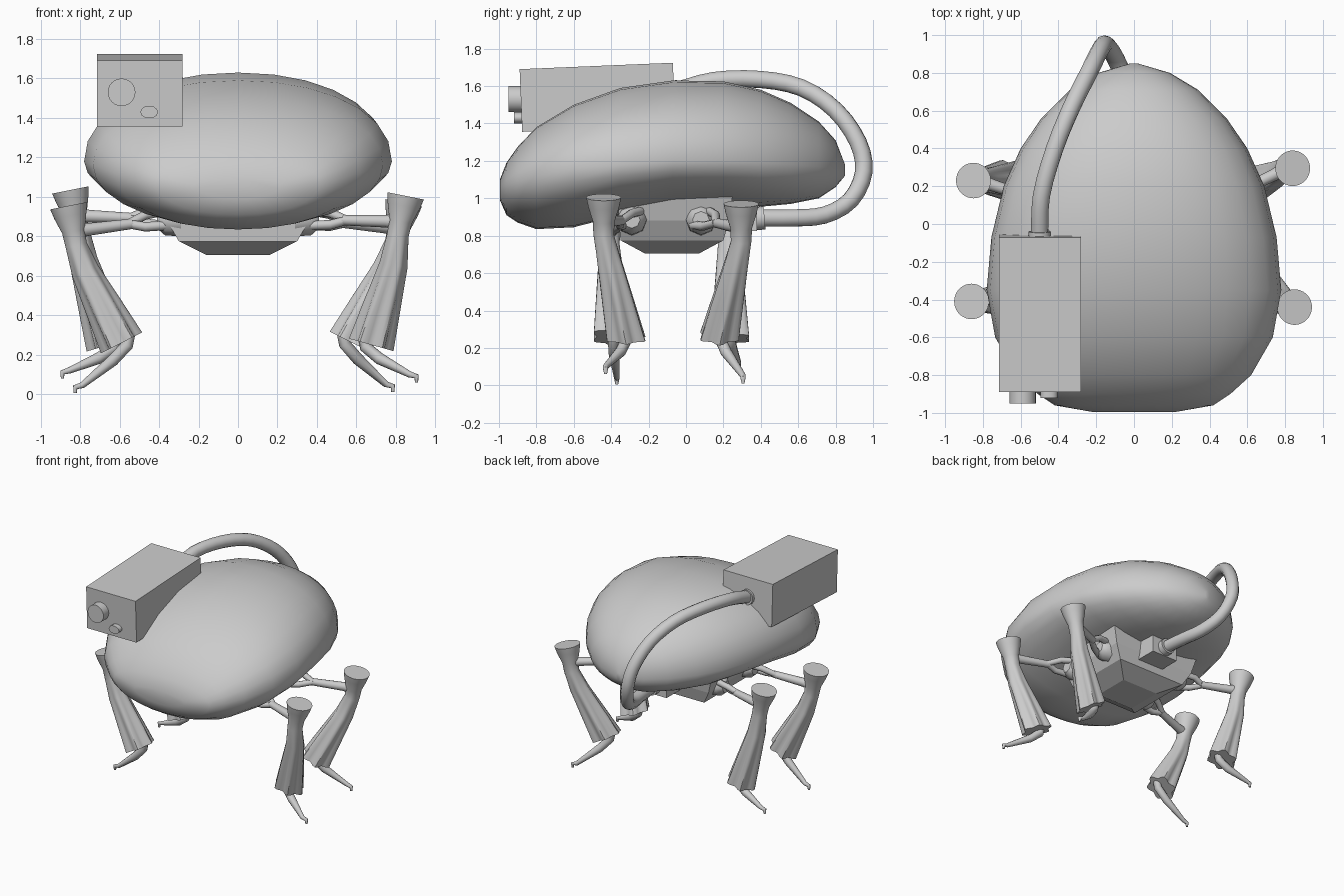
import bpy, bmesh, math
from mathutils import Vector, Matrix

cube = bpy.data.objects.get("Cube")
if cube:
    bpy.data.objects.remove(cube, do_unlink=True)

grey = bpy.data.materials.new("plain grey")
grey.use_nodes = True
GREY = (0.6, 0.6, 0.6, 1)
grey.diffuse_color = GREY
grey.node_tree.nodes["Principled BSDF"].inputs["Base Color"].default_value = GREY


def finish(name, bm, angle=None):
    bmesh.ops.recalc_face_normals(bm, faces=bm.faces)
    mesh = bpy.data.meshes.new(name)
    bm.to_mesh(mesh)
    bm.free()
    mesh.materials.append(grey)
    obj = bpy.data.objects.new(name, mesh)
    bpy.context.collection.objects.link(obj)
    if angle:
        bpy.ops.object.select_all(action="DESELECT")
        bpy.context.view_layer.objects.active = obj
        obj.select_set(True)
        bpy.ops.object.shade_smooth_by_angle(angle=math.radians(angle))
    return obj


def skin(name, rings, angle=None):
    """Bridge rings of points and cap both ends."""
    bm = bmesh.new()
    loops = [[bm.verts.new(p) for p in ring] for ring in rings]
    n = len(loops[0])
    for a, b in zip(loops, loops[1:]):
        for i in range(n):
            j = (i + 1) % n
            bm.faces.new((a[i], a[j], b[j], b[i]))
    bm.faces.new(loops[0])
    bm.faces.new(loops[-1])
    return finish(name, bm, angle)


def tube(name, points, radii, n=16, pleats=None, ref=(0, 1, 0), angle=40):
    """Round section swept along points; pleats ripple each ring and keep it level in y."""
    pts = [Vector(p) for p in points]
    rings = []
    for k, p in enumerate(pts):
        t = pts[min(k + 1, len(pts) - 1)] - pts[max(k - 1, 0)]
        if pleats:
            t.y = 0
        t.normalize()
        u = t.cross(Vector(ref)).normalized()
        v = t.cross(u)
        depth = pleats[k] if pleats else 0
        ring = []
        for i in range(n):
            a = math.tau * i / n
            r = radii[k] * (1 + depth * math.cos(6 * a))
            ring.append(p + (u * math.cos(a) + v * math.sin(a)) * r)
        rings.append(ring)
    return skin(name, rings, angle)


def smooth_path(points, steps=4):
    """Catmull-Rom points through a short control path."""
    p = [Vector(q) for q in points]
    p = [2 * p[0] - p[1]] + p + [2 * p[-1] - p[-2]]
    out = []
    for a, b, c, d in zip(p, p[1:], p[2:], p[3:]):
        for s in range(steps):
            t = s / steps
            out.append(0.5 * (2 * b + (c - a) * t + (2 * a - 5 * b + 4 * c - d) * t * t
                              + (3 * b - a - 3 * c + d) * t ** 3))
    return out + [p[-2]]


# Egg-shaped shell: y, half width, widest height, top, bottom
stations = [
    (-0.995, 0.22, 1.05, 1.10, 0.99), (-0.96, 0.42, 1.07, 1.19, 0.91),
    (-0.9, 0.51, 1.09, 1.275, 0.87), (-0.8, 0.62, 1.12, 1.38, 0.835),
    (-0.6, 0.735, 1.16, 1.5, 0.845), (-0.35, 0.78, 1.18, 1.59, 0.91),
    (-0.07, 0.755, 1.2, 1.63, 0.96), (0.2, 0.69, 1.2, 1.625, 0.965),
    (0.4, 0.6, 1.19, 1.58, 0.955), (0.56, 0.49, 1.18, 1.51, 0.97),
    (0.71, 0.34, 1.17, 1.41, 1.0), (0.8, 0.19, 1.16, 1.31, 1.06),
    (0.85, 0.02, 1.15, 1.18, 1.12)]
rings = []
for y, w, mid, top, bottom in stations:
    ring = []
    for i in range(28):
        a = math.tau * i / 28
        s, c = math.sin(a), math.cos(a)
        height = (top - mid) * s ** 0.92 if s > 0 else (mid - bottom) * s
        ring.append((w * math.copysign(abs(c) ** 0.95, c), y, mid + height))
    rings.append(ring)
skin("shell", rings, 75)

# Chassis under the shell: half width, back and front edges, height
rings = []
for w, y0, y1, z in [(0.4, -0.36, 0.25, 1.02), (0.36, -0.36, 0.23, 0.88),
                     (0.3, -0.35, 0.2, 0.775), (0.16, -0.22, 0.07, 0.705)]:
    rings.append([(-w, y0, z), (w, y0, z), (w, y1, z), (-w, y1, z)])
skin("chassis", rings)


def box(name, centre, size, tilt=0):
    bm = bmesh.new()
    bmesh.ops.create_cube(bm, size=1, matrix=Matrix.Translation(centre)
                          @ Matrix.Rotation(tilt, 4, "X") @ Matrix.Diagonal((*size, 1)))
    return finish(name, bm)


box("hose_port", (0.02, 0.28, 0.91), (0.23, 0.2, 0.17))

# Side-mounted box with two lenses
box("side_box", (-0.498, -0.473, 1.54), (0.435, 0.82, 0.335), math.radians(2.4))
UP = (0, 0, 1)
tube("large_lens", [(-0.59, -0.86, 1.53), (-0.59, -0.95, 1.53)], [0.07] * 2, 24, ref=UP)
small = tube("small_lens", [(0, 0.05, 0), (0, -0.04, 0)], [0.045] * 2, 12, ref=UP)
small.location = (-0.45, -0.88, 1.43)
small.scale = (1, 1, 0.7)

# Hose looping from the box to the chassis
hose = smooth_path([
    (-0.5, -0.07, 1.57), (-0.49, 0.15, 1.63), (-0.42, 0.4, 1.635), (-0.33, 0.62, 1.59),
    (-0.24, 0.8, 1.47), (-0.18, 0.92, 1.3), (-0.15, 0.95, 1.14), (-0.1, 0.88, 0.99),
    (-0.04, 0.74, 0.91), (0.0, 0.57, 0.895), (0.02, 0.38, 0.895)], 3)
tube("hose", hose, [0.047] * len(hose), 12, ref=(1, 0, 0.3), angle=60)
tube("hose_box_collar", [(-0.5, -0.08, 1.57), (-0.5, -0.04, 1.575)], [0.058] * 2, ref=UP)
tube("hose_port_collar", [(0.02, 0.36, 0.89), (0.02, 0.42, 0.895)], [0.062] * 2, ref=UP)


def leg(label, side, top, hem, tip, mount_y):
    top, hem, tip = Vector(top), Vector(hem), Vector(tip)

    # Trumpet-shaped cap running into a pleated skirt
    neck = top + Vector((-0.04 * side, 0, -0.2))
    bend = neck.lerp(hem, 0.27) + Vector((0.015 * side, 0, 0))
    path = [top, top.lerp(neck, 0.25), top.lerp(neck, 0.65), neck,
            bend, bend.lerp(hem, 0.5), hem]
    tube(label + "_limb", path, [0.094, 0.083, 0.058, 0.055, 0.068, 0.085, 0.102], 36,
         [0, 0, 0, 0, 0.06, 0.12, 0.15])

    # Jointed foot with a small hooked toe
    out = Vector((side, 0, 0))
    ankle = hem + Vector((-0.03 * side, 0, -0.01))
    knee = ankle.lerp(tip, 0.28) + Vector((0, 0, -0.01))
    toe = tip - out * 0.035 + Vector((0, 0, 0.04))
    tube(label + "_foot", [ankle + Vector((-0.01 * side, 0, 0.06)), ankle, knee, toe,
                           tip + Vector((0, 0, 0.03)), tip],
         [0.03, 0.03, 0.03, 0.016, 0.014, 0.008], 10, angle=60)

    # Arm, fork prongs and rounded mount on the chassis
    shoulder = top.lerp(neck, 0.65)
    mount = Vector((0.37 * side, mount_y, 0.885))
    fork = mount.lerp(shoulder, 0.36)
    tube(label + "_arm", [shoulder, shoulder.lerp(fork, 0.25), fork],
         [0.042, 0.032, 0.026], 12, ref=UP)
    for end, dy, dz in (("upper", 0.045, 0.045), ("lower", -0.045, -0.03)):
        root = mount + Vector((0, dy, dz))
        elbow = root.lerp(fork, 0.6) + Vector((0, dy * 0.3, dz * 0.4))
        tube(label + "_" + end + "_prong", [root, elbow, fork + out * 0.02],
             [0.024, 0.024, 0.022], 8, ref=UP, angle=60)
    tube(label + "_mount", [mount - out * 0.08, mount, mount + out * 0.04],
         [0.085, 0.08, 0.045], 8, ref=UP, angle=50)


leg("front_left", 1, (0.85, -0.44, 1.005), (0.675, -0.32, 0.25), (0.905, -0.43, 0.06), -0.29)
leg("back_left", 1, (0.84, 0.295, 0.97), (0.57, 0.18, 0.265), (0.785, 0.305, 0.01), 0.08)
leg("front_right", -1, (-0.86, -0.41, 0.955), (-0.59, -0.39, 0.26), (-0.825, -0.37, 0.005), -0.29)
leg("back_right", -1, (-0.85, 0.23, 1.035), (-0.655, 0.235, 0.25), (-0.89, 0.28, 0.08), 0.08)
